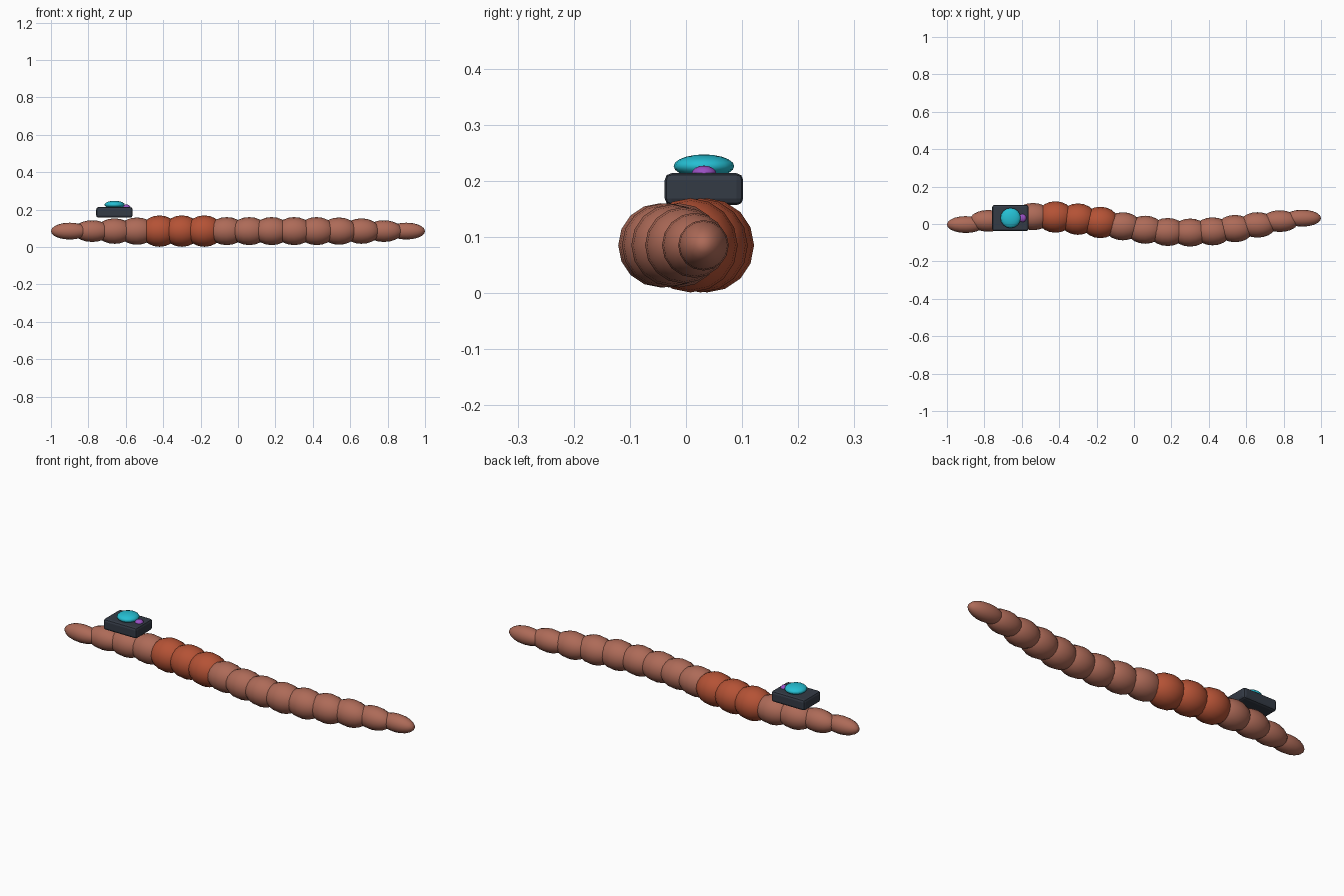
import bpy
import math

if "Cube" in bpy.data.objects:
    bpy.data.objects.remove(bpy.data.objects["Cube"])


def material(name, rgb):
    m = bpy.data.materials.new(name)
    m.diffuse_color = (*rgb, 1)
    m.use_nodes = True
    m.node_tree.nodes["Principled BSDF"].inputs["Base Color"].default_value = m.diffuse_color
    return m


skin = material("dusty pink brown", (0.42, 0.145, 0.097))
band = material("rust red", (0.46, 0.085, 0.036))
casing = material("dark slate", (0.034, 0.043, 0.06))
lens = material("turquoise", (0.018, 0.52, 0.65))
button = material("purple", (0.32, 0.08, 0.54))


def ellipsoid(name, centre, radii, mat, along_x=False, sides=16, rings=10):
    """Smooth ellipsoid whose poles lie on z, or on x when along_x is set."""
    bpy.ops.mesh.primitive_uv_sphere_add(segments=sides, ring_count=rings, radius=1)
    ob = bpy.context.object
    if along_x:
        ob.rotation_euler = (0, math.pi / 2, 0)
        bpy.ops.object.transform_apply(location=False, rotation=True, scale=False)
    ob.location = centre
    ob.scale = radii
    bpy.ops.object.transform_apply(location=False, rotation=False, scale=True)
    bpy.ops.object.shade_smooth()
    ob.name = name
    ob.data.materials.append(mat)
    return ob


# Body: sixteen overlapping segments along a gentle S, tapered at both ends
taper = [0.045, 0.058, 0.068, 0.073]
for i in range(16):
    ring_band = 4 <= i <= 6
    r = 0.084 if ring_band else taper[min(i, 15 - i)] if min(i, 15 - i) < 4 else 0.075
    y = 0.043 * math.sin(0.48 * i) - 0.003
    ellipsoid(f"{'band' if ring_band else 'body'}_segment_{i + 1}",
              (-0.9 + 0.12 * i, y, 0.085), (0.1, r, r),
              band if ring_band else skin, along_x=True)

# Device casing on the back
bpy.ops.mesh.primitive_cube_add(size=1, location=(-0.661, 0.032, 0.185))
case = bpy.context.object
case.name = "device_casing"
case.scale = (0.194, 0.14, 0.057)
bpy.ops.object.transform_apply(location=False, rotation=False, scale=True)
case.data.materials.append(casing)
bevel = case.modifiers.new("rounded edges", 'BEVEL')
bevel.width = 0.012
bevel.segments = 2

# Domed lens and small button
ellipsoid("device_lens", (-0.66, 0.032, 0.226), (0.054, 0.054, 0.021), lens)
ellipsoid("device_button", (-0.596, 0.032, 0.213), (0.021, 0.022, 0.014), button,
          sides=12, rings=8)
